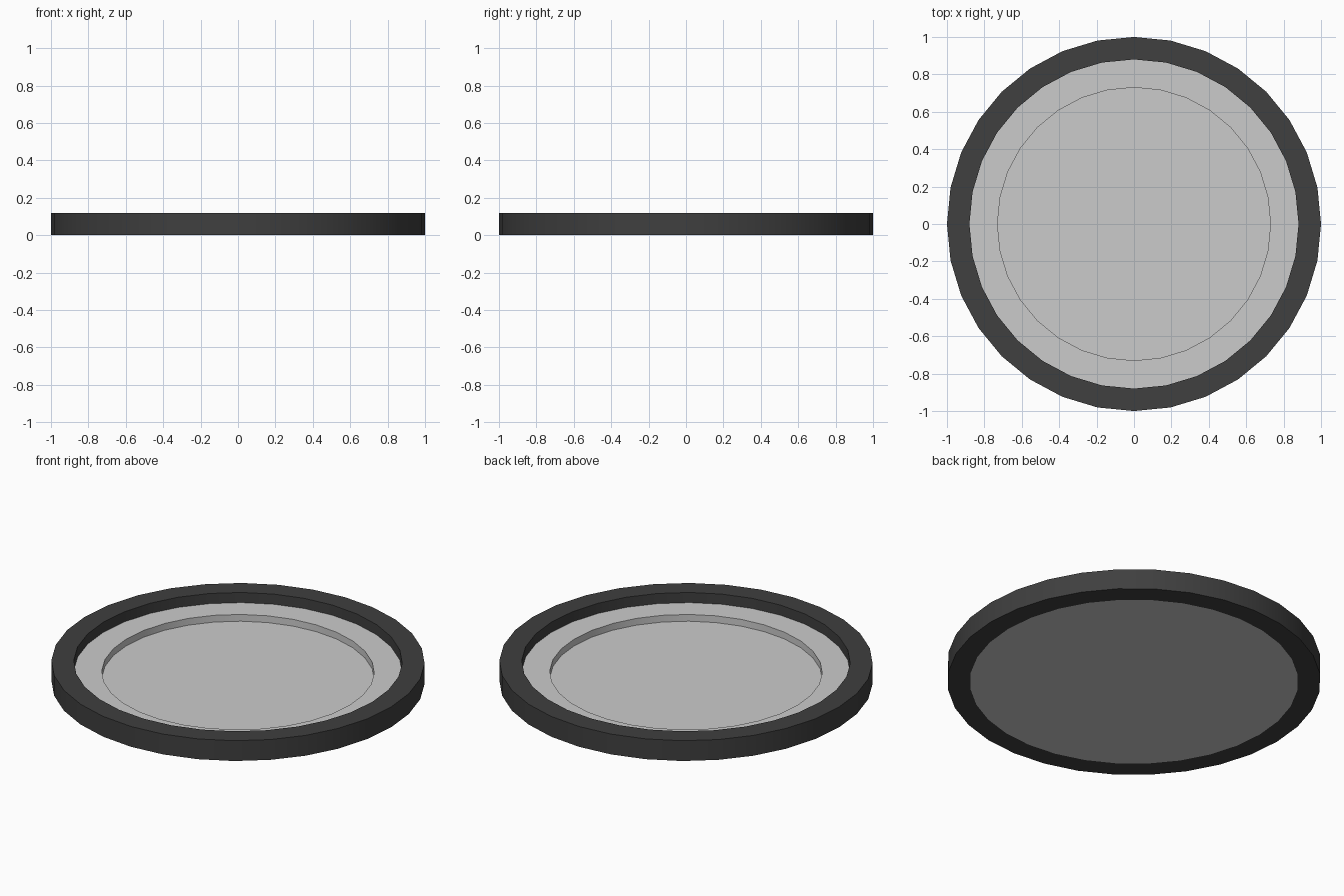
import bpy, bmesh
from math import cos, sin, pi, radians

if "Cube" in bpy.data.objects:
    bpy.data.objects.remove(bpy.data.objects["Cube"])

SIDES = 32


def lathe(name, profile, closed=False):
    """Revolve (radius, z) points about z; radius 0 becomes a pole-free flat cap."""
    bm = bmesh.new()
    rings = [[bm.verts.new((r * cos(2 * pi * i / SIDES), r * sin(2 * pi * i / SIDES), z))
              for i in range(SIDES)] for r, z in profile]
    pairs = list(zip(rings, rings[1:]))
    if closed:
        pairs.append((rings[-1], rings[0]))
    else:
        bm.faces.new(rings[0])
        bm.faces.new(rings[-1])
    for a, b in pairs:
        for i in range(SIDES):
            j = (i + 1) % SIDES
            bm.faces.new((a[i], a[j], b[j], b[i]))
    bmesh.ops.recalc_face_normals(bm, faces=bm.faces)
    mesh = bpy.data.meshes.new(name)
    bm.to_mesh(mesh)
    bm.free()
    obj = bpy.data.objects.new(name, mesh)
    bpy.context.collection.objects.link(obj)
    bpy.ops.object.select_all(action='DESELECT')
    obj.select_set(True)
    bpy.context.view_layer.objects.active = obj
    bpy.ops.object.shade_smooth_by_angle(angle=radians(30))
    return obj


# Dark outer rim with a square section
rim = lathe("outer_rim", [(1, 0), (1, 0.12), (0.88, 0.12), (0.88, 0)], closed=True)
dark = bpy.data.materials.new("dark_rubber")
dark.diffuse_color = (0.05, 0.05, 0.05, 1)
dark.use_nodes = True
dark.node_tree.nodes["Principled BSDF"].inputs["Base Color"].default_value = dark.diffuse_color
rim.data.materials.append(dark)

# Grey base disc with a shallow round recess
lathe("recessed_disc", [(0.88, 0), (0.88, 0.06), (0.73, 0.06), (0.73, 0.02)])
